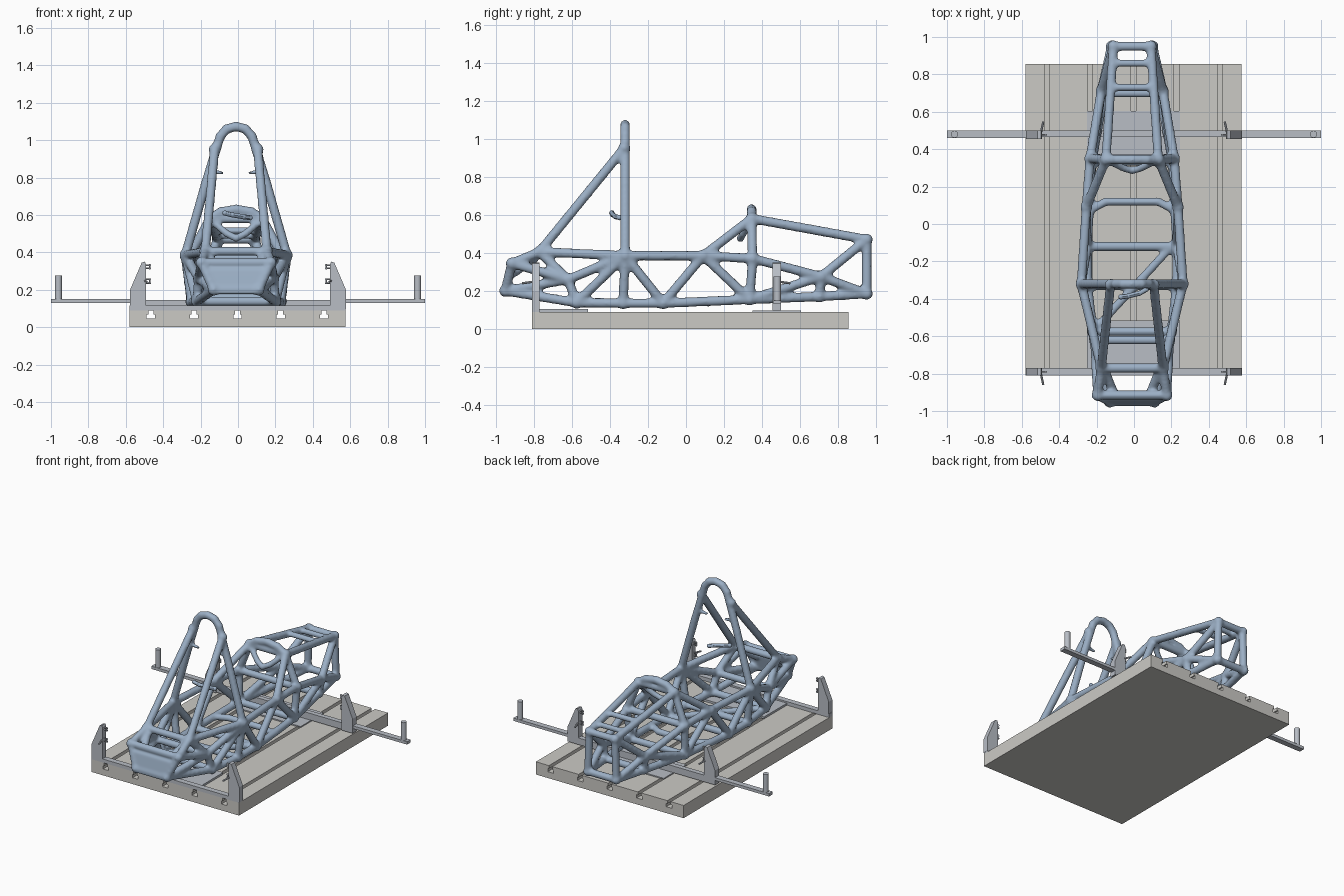
import bpy, bmesh
from mathutils import Vector

if "Cube" in bpy.data.objects:
    bpy.data.objects.remove(bpy.data.objects["Cube"])

CX = -0.01  # frame centreline


def material(name, rgb):
    m = bpy.data.materials.new(name)
    m.diffuse_color = (*rgb, 1)
    m.use_nodes = True
    m.node_tree.nodes["Principled BSDF"].inputs["Base Color"].default_value = m.diffuse_color
    return m


BLUE = material("frame_blue", (0.33, 0.43, 0.56))
STEEL = material("steel", (0.48, 0.51, 0.56))
STONE = material("table_grey", (0.60, 0.59, 0.56))


def finish(name, bm, mat):
    bmesh.ops.recalc_face_normals(bm, faces=bm.faces)
    me = bpy.data.meshes.new(name)
    bm.to_mesh(me)
    bm.free()
    me.materials.append(mat)
    ob = bpy.data.objects.new(name, me)
    bpy.context.collection.objects.link(ob)
    return ob


def prism(name, profile, y0, y1, mat):
    # extrude an (x, z) outline along y
    bm = bmesh.new()
    face = bm.faces.new([bm.verts.new((x, y0, z)) for x, z in profile])
    new = bmesh.ops.extrude_face_region(bm, geom=[face])["geom"]
    bmesh.ops.translate(bm, vec=(0, y1 - y0, 0), verts=[v for v in new if isinstance(v, bmesh.types.BMVert)])
    return finish(name, bm, mat)


def box(name, x0, x1, y0, y1, z0, z1, mat=STEEL):
    return prism(name, [(x0, z0), (x1, z0), (x1, z1), (x0, z1)], y0, y1, mat)


def rod(bm, a, b, r, sides=12):
    a, b = Vector(a), Vector(b)
    geo = bmesh.ops.create_cone(bm, cap_ends=True, segments=sides, radius1=r, radius2=r, depth=(b - a).length)
    rot = (b - a).to_track_quat('Z', 'Y').to_matrix()
    for v in geo["verts"]:
        v.co = rot @ v.co + (a + b) / 2


def tube(bm, pts, r=0.026, knob=1.08):
    for a, b in zip(pts, pts[1:]):
        rod(bm, a, b, r)
    for p in pts:
        geo = bmesh.ops.create_icosphere(bm, subdivisions=2, radius=r * knob)
        bmesh.ops.translate(bm, vec=p, verts=geo["verts"])


# Slotted table: one profile with five T-slots
outline = [(-0.58, 0), (0.575, 0), (0.575, 0.09)]
for x in (0.46, 0.228, -0.003, -0.235, -0.466):
    outline += [(x + dx, z) for dx, z in ((0.013, 0.09), (0.013, 0.068), (0.022, 0.068), (0.022, 0.045),
                                         (-0.022, 0.045), (-0.022, 0.068), (-0.013, 0.068), (-0.013, 0.09))]
outline.append((-0.58, 0.09))
prism("slotted_table", outline, -0.81, 0.855, STONE)

# Jig plates and cross beams
box("front_jig_plate", -0.25, 0.245, 0.35, 0.605, 0.09, 0.098)
box("rear_jig_plate", -0.25, 0.245, -0.81, -0.515, 0.09, 0.104)
box("rear_beam", -0.58, 0.575, -0.81, -0.77, 0.09, 0.115)
box("front_beam", -0.50, 0.50, 0.465, 0.50, 0.098, 0.145)

# Suspension brackets, pickup pins, arms and end posts
for s, side in ((-1, "left"), (1, "right")):
    for end, y0, y1, d in (("front", 0.455, 0.50, 1), ("rear", -0.81, -0.77, -1)):
        prof = [(s * x, z) for x, z in ((0.577, 0.098), (0.577, 0.20), (0.515, 0.345),
                                        (0.498, 0.35), (0.492, 0.335), (0.492, 0.098))]
        prism(f"{end}_{side}_bracket", prof, y0, y1, STEEL)
        bm = bmesh.new()
        ym = (y0 + y1) / 2
        for z in (0.235, 0.255, 0.315, 0.33):
            rod(bm, (s * 0.50, ym, z), (s * 0.465, ym, z), 0.004, 8)
        for z in (0.245, 0.322):
            rod(bm, (s * 0.472, ym, z - 0.015), (s * 0.472, ym, z + 0.015), 0.005, 8)
        rod(bm, (s * 0.50, ym, 0.25), (s * 0.485, ym + d * 0.07, 0.24), 0.006, 8)
        finish(f"{end}_{side}_pickup_pins", bm, STEEL)
    xa, xb = sorted((s * 0.495, s * 1.0))
    box(f"{side}_arm", xa, xb, 0.46, 0.50, 0.13, 0.15)
    bm = bmesh.new()
    rod(bm, (s * 0.96, 0.48, 0.148), (s * 0.96, 0.48, 0.275), 0.019, 24)
    finish(f"{side}_end_post", bm, STEEL)

# Frame joints as (half width, y, z)
N = {
    "nose_top": (0.10, 0.95, 0.47), "nose_low": (0.11, 0.95, 0.185),
    "dash": (0.14, 0.345, 0.58), "dash_mid": (0.225, 0.35, 0.37), "dash_low": (0.215, 0.335, 0.155),
    "rail_f": (0.245, 0.09, 0.385), "rail_m": (0.272, -0.32, 0.385), "rail_r": (0.165, -0.77, 0.405),
    "floor_m": (0.24, -0.12, 0.135), "floor_h": (0.238, -0.33, 0.135), "floor_r": (0.21, -0.575, 0.138),
    "rear_top": (0.185, -0.915, 0.345), "rear_low": (0.12, -0.95, 0.20),
    "knee": (0.20, -0.62, 0.26), "nose_mid": (0.165, 0.71, 0.275), "nose_floor": (0.15, 0.70, 0.17),
    "brace": (0.115, -0.325, 0.95),
}
# Members repeated on both sides
PAIRS = [
    "nose_top nose_low", "nose_top dash", "nose_low nose_floor dash_low floor_m floor_h floor_r",
    "dash dash_mid dash_low", "dash rail_f", "dash_mid rail_f rail_m rail_r rear_top rear_low",
    "dash_mid nose_mid nose_low", "nose_top nose_mid nose_floor", "dash_low nose_mid",
    "rail_m floor_r", "rail_m floor_m", "rail_f floor_m", "rail_f dash_low",
    "brace rail_r", "rail_r knee floor_r", "rear_low knee", "rear_top knee rail_m", "rear_low floor_r",
]
# Straight members across the car
CROSS = ["nose_top", "nose_low", "nose_floor", "dash", "dash_mid", "dash_low", "floor_m", "floor_h",
         "floor_r", "knee", "rail_r", "rear_top", "rear_low"]


def at(p, s):
    return (CX + s * p[0], p[1], p[2])


bm = bmesh.new()
for s in (-1, 1):
    for chain in PAIRS:
        tube(bm, [at(N[n], s) for n in chain.split()], knob=1.3)
    # half of main hoop and dash hoop
    tube(bm, [at(p, s) for p in ((0, -0.32, 1.073), (0.05, -0.32, 1.06), (0.085, -0.32, 1.02), (0.107, -0.32, 0.95),
                                 (0.165, -0.32, 0.76), N["rail_m"], N["floor_h"])])
    tube(bm, [at(p, s) for p in ((0, 0.345, 0.63), (0.08, 0.345, 0.617), N["dash"])])
    # dash gusset, harness spur and rear lugs
    tube(bm, [at(p, s) for p in ((0.12, 0.335, 0.56), (0.05, 0.30, 0.50), (0, 0.285, 0.475))], 0.02)
    tube(bm, [at(p, s) for p in ((0.14, -0.32, 0.83), (0.075, -0.322, 0.825))], 0.012)
    tube(bm, [at(p, s) for p in ((0.14, -0.80, 0.37), (0.10, -0.90, 0.30))], 0.026)
for n in CROSS:
    tube(bm, [at(N[n], -1), at(N[n], 1)], 0.025)
# nose rungs, cockpit floor rung, floor diagonal
for y, z in ((0.86, 0.49), (0.73, 0.515)):
    tube(bm, [at((0.105, y, z), -1), at((0.105, y, z), 1)], 0.02)
tube(bm, [(-0.225, 0.08, 0.145), (-0.15, 0.12, 0.14), (0.13, 0.12, 0.14), (0.205, 0.08, 0.145)], 0.023)
tube(bm, [at(N["floor_r"], -1), (0.20, -0.12, 0.135)], 0.023)
# rear bulkhead web
web = [bm.verts.new((CX + s * w, y + d, z)) for w, y, z in ((0.12, -0.955, 0.18), (0.185, -0.925, 0.31))
       for s in (-1, 1) for d in (-0.02, 0.025)]
bmesh.ops.convex_hull(bm, input=web)

# Blend tubes into one organic, smooth frame
frame = finish("space_frame", bm, BLUE)
rem = frame.modifiers.new("blend", 'REMESH')
rem.mode = 'VOXEL'
rem.voxel_size = 0.009
rem.use_smooth_shade = True
smooth = frame.modifiers.new("soften", 'SMOOTH')
smooth.factor = 0.5
smooth.iterations = 8

# Loose remnant of the shoulder bar behind the hoop
bm = bmesh.new()
tube(bm, [(-0.07, -0.39, 0.61), (-0.03, -0.385, 0.60), (0.03, -0.37, 0.59), (0.065, -0.35, 0.585)], 0.013)
bar = finish("shoulder_bar_remnant", bm, BLUE)

# Smooth shading on round parts
for ob in list(bpy.context.collection.objects):
    if "post" in ob.name or "pins" in ob.name or ob is bar:
        bpy.ops.object.select_all(action='DESELECT')
        bpy.context.view_layer.objects.active = ob
        ob.select_set(True)
        bpy.ops.object.shade_smooth_by_angle()
